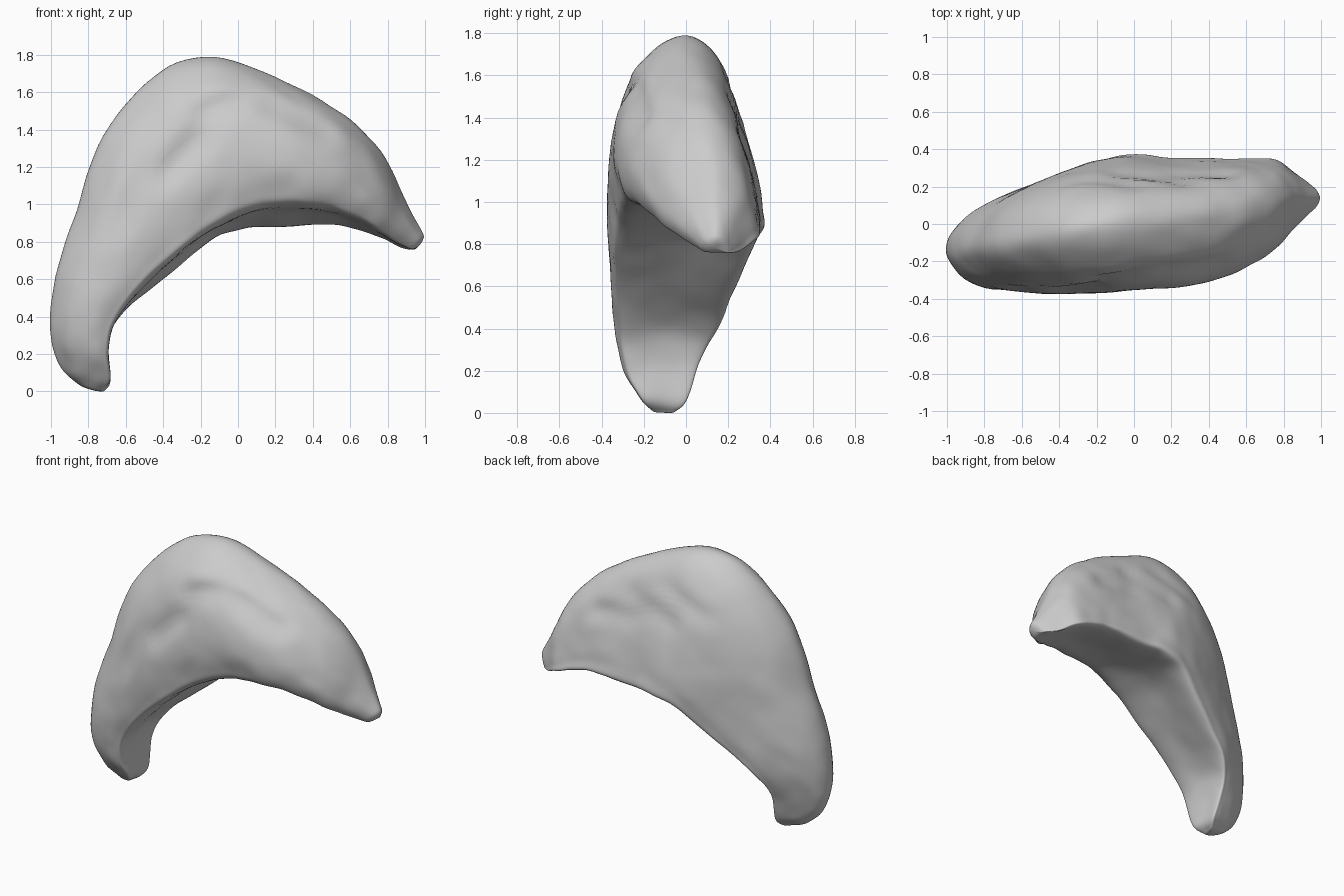
import bpy, bmesh
from math import exp
from mathutils import Vector, noise

if "Cube" in bpy.data.objects:
    bpy.data.objects.remove(bpy.data.objects["Cube"])

# Cross-sections from left tip to right tip: outer ridge, front inner edge, back inner edge
SECTIONS = [
    ((-.85, -.12, .04), (-.73, -.17, .01), (-.71, -.05, .01)),
    ((-.95, -.13, .13), (-.68, -.23, .07), (-.675, .01, .07)),
    ((-1.0, -.14, .30), (-.69, -.31, .23), (-.69, .07, .26)),
    ((-.98, -.13, .62), (-.64, -.345, .41), (-.62, .16, .42)),
    ((-.86, -.12, .98), (-.45, -.365, .63), (-.38, .25, .62)),
    ((-.72, -.10, 1.37), (-.23, -.375, .82), (-.14, .34, .82)),
    ((-.45, -.05, 1.695), (-.04, -.365, .93), (.03, .375, .875)),
    ((-.13, .00, 1.80), (.14, -.35, .99), (.20, .35, .885)),
    ((.25, .03, 1.665), (.36, -.325, 1.00), (.45, .34, .895)),
    ((.57, .07, 1.485), (.55, -.255, .96), (.62, .345, .875)),
    ((.785, .11, 1.255), (.72, -.14, .88), (.77, .335, .825)),
    ((.91, .14, 1.0), (.85, .00, .80), (.87, .265, .775)),
    ((.99, .14, .85), (.92, .07, .77), (.93, .215, .765)),
]
# Flank shape: fraction from inner edge to ridge, fraction of the width
FRONT = [(0, .72), (.1, .92), (.35, 1), (.7, .82), (.91, .43)]
BACK = [(0, .92), (.12, .98), (.4, .86), (.7, .67), (.91, .38)]
STEPS = 7


def catmull(a, b, c, d, t):
    return .5 * (2*b + (c-a)*t + (2*a-5*b+4*c-d)*t*t + (3*b-a-3*c+d)*t**3)


def smooth(row, closed):
    n, out = len(row), []
    for i in range(n if closed else n - 1):
        ids = [(i+k) % n if closed else min(max(i+k, 0), n-1) for k in (-1, 0, 1, 2)]
        out += [catmull(*(row[j] for j in ids), s / STEPS) for s in range(STEPS)]
    return out if closed else out + [row[-1]]


def section(o, f, b):
    o, f, b = Vector(o), Vector(f), Vector(b)

    def flank(e, shape):
        pts = []
        for h, w in shape:
            p = e.lerp(o, h)
            p.y = o.y + (e.y - o.y) * w
            pts.append(p)
        return pts
    mid = (f + b) / 2
    under = mid + (o - mid) * .02
    return smooth([under] + flank(f, FRONT) + [o] + flank(b, BACK)[::-1], True)


rings = [section(*s) for s in SECTIONS]
rings = list(zip(*[smooth(list(col), False) for col in zip(*rings)]))


def cap(ring, push):
    """Shrinking rings that round off a tip."""
    c = sum(ring, Vector()) / len(ring)
    return [[c + (p - c) * s + Vector(push) * k for p in ring]
            for s, k in ((.85, .55), (.5, .9), (.02, 1))]


rings = (cap(rings[0], (.01, 0, -.015))[::-1] + rings
         + cap(rings[-1], (.02, 0, -.012)))

# Creases worn into the flanks: side, start xz, end xz, depth
CREASES = [
    (-1, (-.38, 1.17), (-.2, 1.36), .045), (-1, (-.18, 1.5), (.02, 1.57), .04),
    (-1, (.15, 1.54), (.46, 1.4), .04), (-1, (-.62, .95), (-.5, 1.2), .015),
    (1, (-.3, 1.45), (.02, 1.56), .025), (1, (-.08, 1.36), (.25, 1.46), .03),
    (1, (.2, 1.32), (.5, 1.3), .025),
]


def weather(p):
    q = p.copy()
    v = Vector((p.x, p.z))
    side = -1 if p.y < (.12 * p.x) else 1
    for s, a, b, depth in CREASES:
        if s == side:
            a, b = Vector(a), Vector(b)
            t = min(max((v-a).dot(b-a) / (b-a).length_squared, 0), 1)
            q.y -= s * depth * exp(-((v - a.lerp(b, t)).length / .055) ** 2)
    return q + noise.noise_vector(p * 4) * .006 + noise.noise_vector(p * 9) * .007


# Skin the sections
bm = bmesh.new()
grid = [[bm.verts.new(weather(p)) for p in r] for r in rings]
n = len(grid[0])
for r0, r1 in zip(grid, grid[1:]):
    for i in range(n):
        j = (i + 1) % n
        bm.faces.new((r0[i], r0[j], r1[j], r1[i]))
bm.faces.new(grid[0])
bm.faces.new(grid[-1])
bmesh.ops.recalc_face_normals(bm, faces=bm.faces)
for _ in range(2):
    bmesh.ops.smooth_vert(bm, verts=bm.verts, factor=.5,
                          use_axis_x=True, use_axis_y=True, use_axis_z=True)
low = min(v.co.z for v in bm.verts)
bmesh.ops.translate(bm, verts=bm.verts, vec=(0, 0, -low))
mesh = bpy.data.meshes.new("curved_rock_arch")
bm.to_mesh(mesh)
bm.free()
mesh.shade_smooth()
obj = bpy.data.objects.new("curved_rock_arch", mesh)
bpy.context.collection.objects.link(obj)
